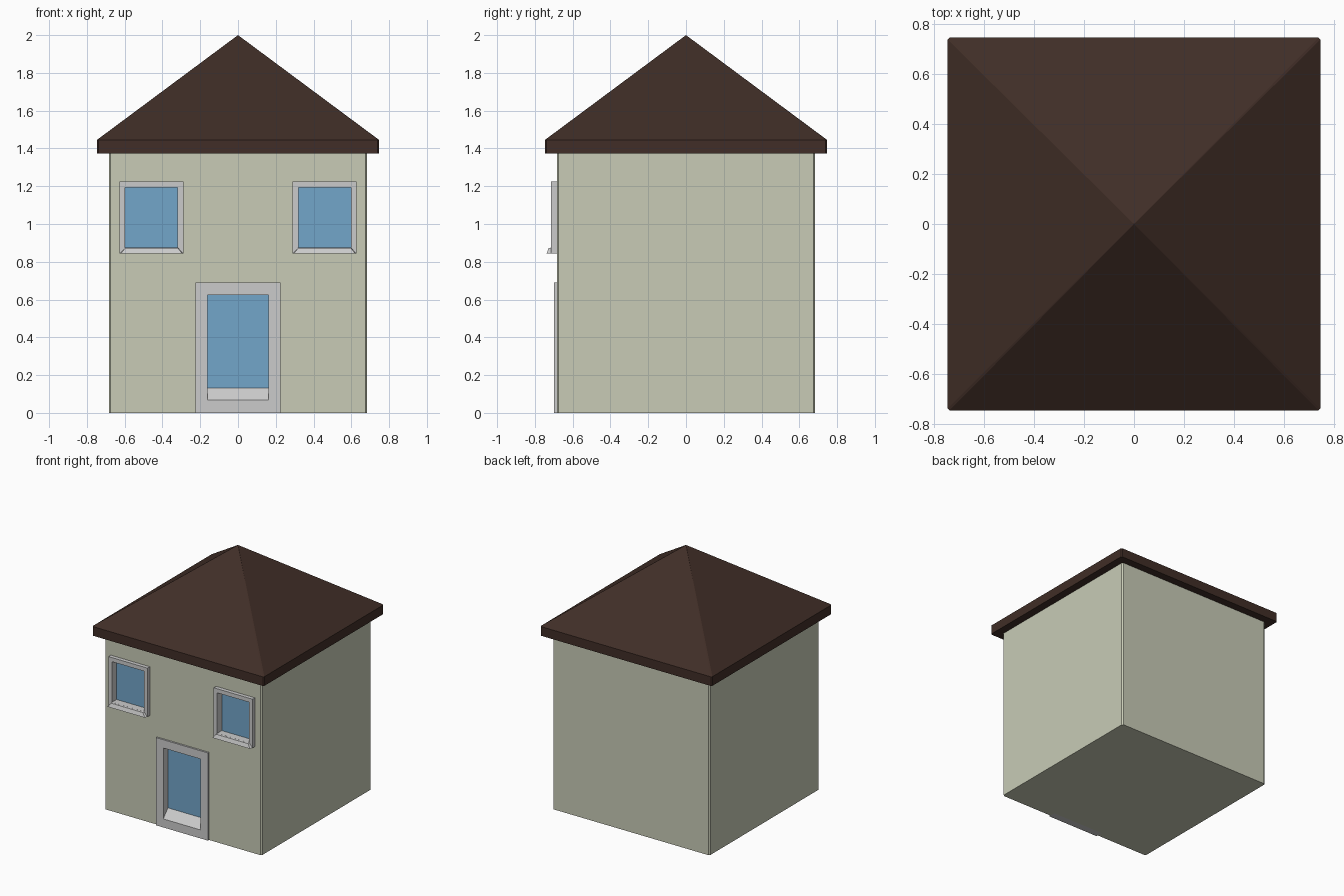
import bpy, bmesh

if "Cube" in bpy.data.objects:
    bpy.data.objects.remove(bpy.data.objects["Cube"])

def material(name, rgb):
    m = bpy.data.materials.new(name)
    m.diffuse_color = (*rgb, 1)
    m.use_nodes = True
    m.node_tree.nodes["Principled BSDF"].inputs["Base Color"].default_value = m.diffuse_color
    return m

WALL = material("cream_wall", (0.58, 0.60, 0.47))
ROOF = material("brown_roof", (0.052, 0.027, 0.020))
GLASS = material("blue_glass", (0.17, 0.38, 0.59))

def loft(name, loops, mat=None, ring=False):
    """Join loops of points with side faces; cap the ends, or close into a ring."""
    bm = bmesh.new()
    vs = [[bm.verts.new(p) for p in loop] for loop in loops]
    pairs = list(zip(vs, vs[1:])) + ([(vs[-1], vs[0])] if ring else [])
    for a, b in pairs:
        n = len(a)
        for i in range(n):
            j = (i + 1) % n
            quad = [a[i], a[j], b[j], b[i]] if len(b) > 1 else [a[i], a[j], b[0]]
            bm.faces.new(quad)
    if not ring:
        for cap in (vs[0], vs[-1]):
            if len(cap) > 2:
                bm.faces.new(cap)
    bmesh.ops.recalc_face_normals(bm, faces=bm.faces)
    me = bpy.data.meshes.new(name)
    bm.to_mesh(me)
    bm.free()
    ob = bpy.data.objects.new(name, me)
    bpy.context.collection.objects.link(ob)
    if mat:
        me.materials.append(mat)
    return ob

def square(r, c, z):
    """Square outline with chamfered corners."""
    k = r - c
    return [(r, -k, z), (r, k, z), (k, r, z), (-k, r, z),
            (-r, k, z), (-r, -k, z), (-k, -r, z), (k, -r, z)]

def rect(x, w, z0, z1, y):
    return [(x - w, y, z0), (x + w, y, z0), (x + w, y, z1), (x - w, y, z1)]

# main body and hipped roof
walls = loft("walls", [square(0.684, 0.01, 0), square(0.684, 0.01, 1.38)], WALL)
loft("roof", [square(0.747, 0.008, 1.373), square(0.747, 0.008, 1.445), [(0, 0, 2)]], ROOF)

def opening(name, x, outer, inner, back_z0, front_y, back_y):
    """Frame, recessed glass and the wall pocket behind them."""
    w, z0, z1 = outer
    iw, iz0, iz1 = inner
    loft(name + "_frame", [rect(x, w, z0, z1, back_y),
                           rect(x, w, z0, z1, front_y),
                           rect(x, iw, iz0, iz1, front_y),
                           rect(x, iw, back_z0, iz1, back_y)], ring=True)
    loft(name + "_glass", [rect(x, iw, back_z0, iz1, back_y),
                           rect(x, iw, back_z0, iz1, back_y + 0.004)], GLASS)
    e = 0.01
    cutter = loft(name + "_cutter", [rect(x, w - e, z0 + e, z1 - e, -0.8),
                                     rect(x, w - e, z0 + e, z1 - e, back_y + 0.004)])
    mod = walls.modifiers.new(name, 'BOOLEAN')
    mod.object = cutter
    mod.operation = 'DIFFERENCE'
    mod.solver = 'EXACT'
    cutter.hide_render = True
    cutter.hide_viewport = True

# door with a sloped threshold
opening("door", 0, (0.226, 0, 0.69), (0.162, 0.067, 0.625), 0.132, -0.698, -0.640)

# two upper windows with mitred sills
for side, x in (("left", -0.458), ("right", 0.458)):
    opening(side + "_window", x, (0.170, 0.843, 1.226), (0.139, 0.875, 1.194),
            0.875, -0.714, -0.657)
    base = [(x - 0.17, -0.71, 0.843), (x + 0.17, -0.71, 0.843),
            (x + 0.139, -0.71, 0.875), (x - 0.139, -0.71, 0.875)]
    front = [(x - 0.163, -0.738, 0.843), (x + 0.163, -0.738, 0.843),
             (x + 0.139, -0.727, 0.873), (x - 0.139, -0.727, 0.873)]
    loft(side + "_window_sill", [base, front])
